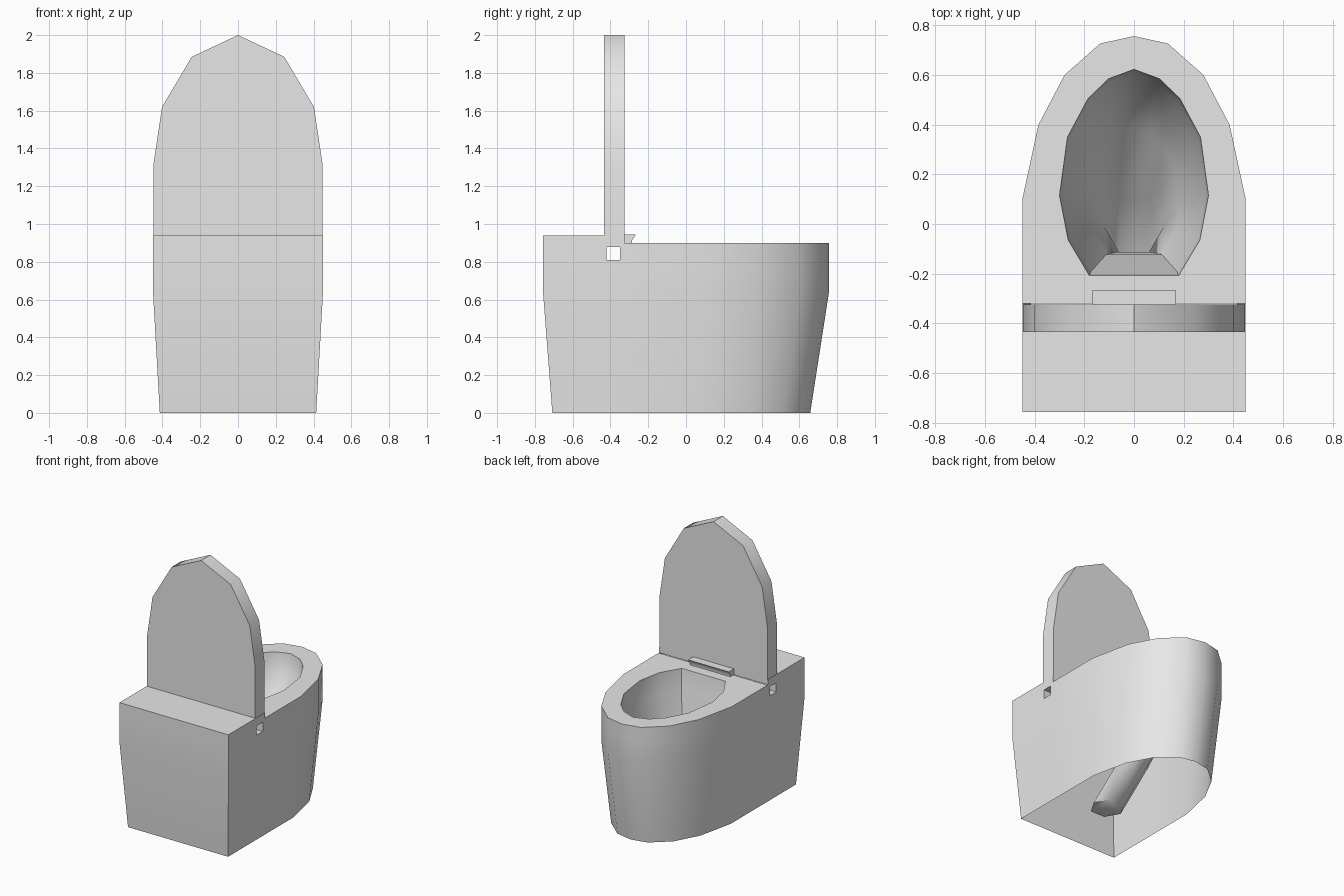
import bpy, bmesh, math
from mathutils import Vector

old = bpy.data.objects.get("Cube")
if old:
    bpy.data.objects.remove(old, do_unlink=True)

ceramic = bpy.data.materials.new("light_grey_ceramic")
ceramic.use_nodes = True
GREY = (0.8, 0.8, 0.8, 1)
ceramic.diffuse_color = GREY
ceramic.node_tree.nodes["Principled BSDF"].inputs["Base Color"].default_value = GREY


def finish(name, bm, angle=35, fix_normals=True):
    """Turn a bmesh into a shaded object."""
    if fix_normals:
        bmesh.ops.recalc_face_normals(bm, faces=bm.faces)
    mesh = bpy.data.meshes.new(name)
    bm.to_mesh(mesh)
    bm.free()
    mesh.materials.append(ceramic)
    ob = bpy.data.objects.new(name, mesh)
    bpy.context.collection.objects.link(ob)
    bpy.ops.object.select_all(action="DESELECT")
    ob.select_set(True)
    bpy.context.view_layer.objects.active = ob
    bpy.ops.object.shade_smooth_by_angle(angle=math.radians(angle))
    return ob


def mirrored(half):
    """Full outline from a right half, skipping doubled centre points."""
    return half + [(-x, y) for x, y in reversed(half) if x > 0]


def ring(bm, pts):
    return [bm.verts.new(p) for p in pts]


def loft(bm, a, b):
    n = len(a)
    for i in range(n):
        j = (i + 1) % n
        bm.faces.new((a[i], a[j], b[j], b[i]))


def loop_edges(bm, verts):
    edges = []
    for i, v in enumerate(verts):
        w = verts[(i + 1) % len(verts)]
        edges.append(bm.edges.get((v, w)) or bm.edges.new((v, w)))
    return edges


def extrude(name, pts, offset, angle=35):
    """Closed prism from a planar outline."""
    bm = bmesh.new()
    a = ring(bm, pts)
    b = ring(bm, [Vector(p) + Vector(offset) for p in pts])
    loft(bm, a, b)
    bm.faces.new(a)
    bm.faces.new(b)
    return finish(name, bm, angle)


# Outer shell, open underneath, tapering towards the floor
nose = [(0.45, -0.32), (0.45, 0.1), (0.385, 0.4), (0.28, 0.6), (0.137, 0.727), (0, 0.757)]
outline = mirrored([(0.45, -0.757)] + nose)
bm = bmesh.new()
foot = ring(bm, [(x * 0.92, y * 0.902 - 0.025, 0) for x, y in outline])
waist = ring(bm, [(x, y, 0.64) for x, y in outline])
top = ring(bm, [(x, y, 0.9) for x, y in outline])
loft(bm, foot, waist)
loft(bm, waist, top)
# Square hinge openings in both side walls
Y0, Y1, Z0, Z1 = -0.422, -0.35, 0.81, 0.878
for co, no in (((0, Y0, 0), (0, 1, 0)), ((0, Y1, 0), (0, 1, 0)),
               ((0, 0, Z0), (0, 0, 1)), ((0, 0, Z1), (0, 0, 1))):
    bmesh.ops.bisect_plane(bm, geom=bm.verts[:] + bm.edges[:] + bm.faces[:],
                           plane_co=co, plane_no=no, dist=1e-5)
holes = []
for f in bm.faces:
    c = f.calc_center_median()
    if Y0 < c.y < Y1 and Z0 < c.z < Z1:
        holes.append(f)
bmesh.ops.delete(bm, geom=holes, context="FACES")
finish("outer_shell", bm)

# Hinge tunnel across the body
bm = bmesh.new()
square = [(Y0, Z0), (Y1, Z0), (Y1, Z1), (Y0, Z1)]
loft(bm, ring(bm, [(-0.45, y, z) for y, z in square]), ring(bm, [(0.45, y, z) for y, z in square]))
bmesh.ops.recalc_face_normals(bm, faces=bm.faces)
bmesh.ops.reverse_faces(bm, faces=bm.faces)
finish("hinge_tunnel", bm, fix_normals=False)

# Raised tank top
bm = bmesh.new()
tank = [(0.45, -0.757), (0.45, -0.325), (-0.45, -0.325), (-0.45, -0.757)]
low = ring(bm, [(x, y, 0.9) for x, y in tank])
high = ring(bm, [(x, y, 0.94) for x, y in tank])
loft(bm, low, high)
bm.faces.new(high)
finish("tank_top", bm)

# Flat deck around the bowl opening
opening = mirrored([(0.18, -0.207), (0.265, -0.065), (0.3, 0.115), (0.268, 0.35),
                    (0.185, 0.505), (0.103, 0.585), (0, 0.623)])
bm = bmesh.new()
rim = loop_edges(bm, ring(bm, [(x, y, 0.9) for x, y in mirrored(nose)]))
rim += loop_edges(bm, ring(bm, [(x, y, 0.9) for x, y in opening]))
bmesh.ops.triangle_fill(bm, edges=rim, use_beauty=True, normal=(0, 0, 1))
for f in bm.faces:
    f.normal_update()
    if f.normal.z < 0:
        f.normal_flip()
finish("rim_deck", bm, fix_normals=False)

# Bowl: steep inner wall, sloping basin, then a six-sided drain
bm = bmesh.new()
rings = []
for z, scale, cy in ((0.9, 1, 0.2), (0.75, 0.96, 0.2), (0.48, 0.62, 0.13)):
    rings.append(ring(bm, [(x * scale, cy + (y - 0.2) * scale, z) for x, y in opening]))
for a, b in zip(rings, rings[1:]):
    loft(bm, a, b)
hexagon = [(0.12 * math.cos(i * math.pi / 3), 0.12 * math.sin(i * math.pi / 3)) for i in range(6)]
throat = ring(bm, [(x, y - 0.01, 0.27) for x, y in hexagon])
drain = ring(bm, [(x, y - 0.285, 0.05) for x, y in hexagon])
bmesh.ops.bridge_loops(bm, edges=loop_edges(bm, rings[-1]) + loop_edges(bm, throat))
loft(bm, throat, drain)
bm.faces.new(drain)
bmesh.ops.recalc_face_normals(bm, faces=bm.faces)
if sum(f.normal.z * f.calc_area() for f in bm.faces) < 0:
    bmesh.ops.reverse_faces(bm, faces=bm.faces)
finish("bowl_and_drain", bm, 50, fix_normals=False)

# Upright lid with a faceted arch
arch = mirrored([(0.447, 0.9), (0.447, 1.32), (0.402, 1.62), (0.245, 1.885), (0, 2.0)])
extrude("lid", [(x, -0.435, z) for x, z in arch], (0, 0.11, 0), 40)

# Small hinge bar in front of the lid
bar = [(-0.325, 0.9), (-0.325, 0.945), (-0.265, 0.945), (-0.285, 0.915), (-0.285, 0.9)]
extrude("hinge_bar", [(-0.168, y, z) for y, z in bar], (0.336, 0, 0))
